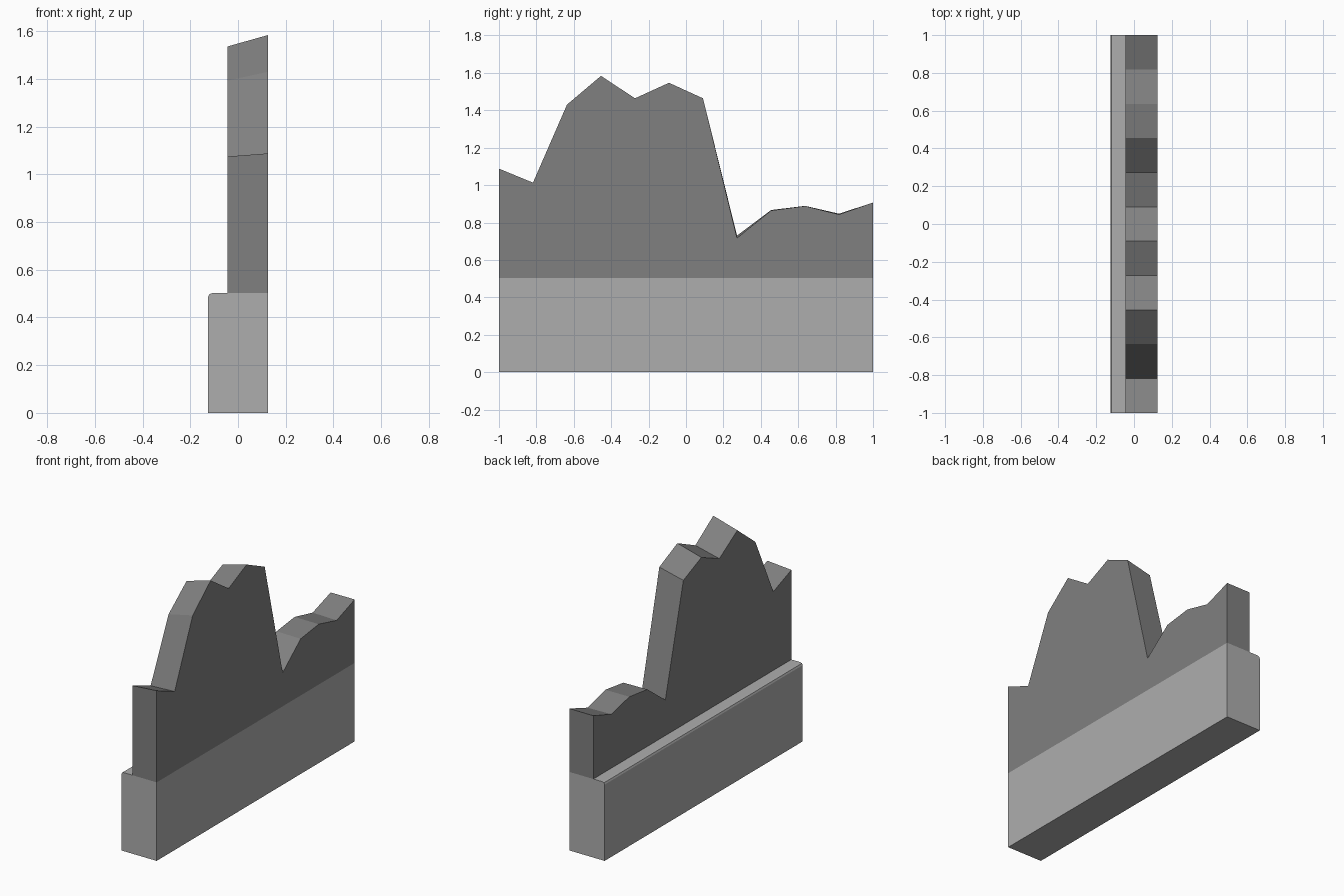
import bpy
import bmesh

cube = bpy.data.objects.get("Cube")
if cube:
    bpy.data.objects.remove(cube, do_unlink=True)


def make_material(name, value):
    mat = bpy.data.materials.new(name)
    mat.use_nodes = True
    colour = (value, value, value, 1)
    mat.diffuse_color = colour
    mat.node_tree.nodes["Principled BSDF"].inputs["Base Color"].default_value = colour
    return mat


def make_prism(name, end_a, end_b, material):
    """Join two matching outlines with side faces and cap both ends."""
    bm = bmesh.new()
    a = [bm.verts.new(p) for p in end_a]
    b = [bm.verts.new(p) for p in end_b]
    bm.faces.new(a)
    bm.faces.new(b[::-1])
    for i in range(len(a)):
        j = (i + 1) % len(a)
        bm.faces.new((a[i], b[i], b[j], a[j]))
    bmesh.ops.recalc_face_normals(bm, faces=bm.faces)
    mesh = bpy.data.meshes.new(name)
    bm.to_mesh(mesh)
    bm.free()
    mesh.materials.append(material)
    obj = bpy.data.objects.new(name, mesh)
    bpy.context.collection.objects.link(obj)
    return obj


light_grey = make_material("light grey", 0.42)
mid_grey = make_material("mid grey", 0.216)

SIDE = 0.125      # half thickness of the wall
INNER = -0.045    # recessed face of the broken upper wall
BASE_TOP = 0.502

# Lower wall with a softened ledge edge
section = [(SIDE, 0), (SIDE, BASE_TOP), (-0.107, BASE_TOP),
           (-0.12, 0.498), (-SIDE, 0.487), (-SIDE, 0)]
make_prism("lower_wall",
           [(x, -1, z) for x, z in section],
           [(x, 1, z) for x, z in section], light_grey)

# Broken upper wall: jagged top, slightly flatter on its recessed face
heights = [1.088, 1.013, 1.43, 1.584, 1.464, 1.547,
           1.464, 0.717, 0.864, 0.888, 0.843, 0.907]
step = 2 / (len(heights) - 1)


def jagged_outline(x, flatten):
    top = [(x, -1 + i * step, z - (z - 0.9) * flatten)
           for i, z in enumerate(heights)]
    return [(x, -1, BASE_TOP)] + top + [(x, 1, BASE_TOP)]


make_prism("broken_upper_wall", jagged_outline(SIDE, 0),
           jagged_outline(INNER, 0.07), mid_grey)
